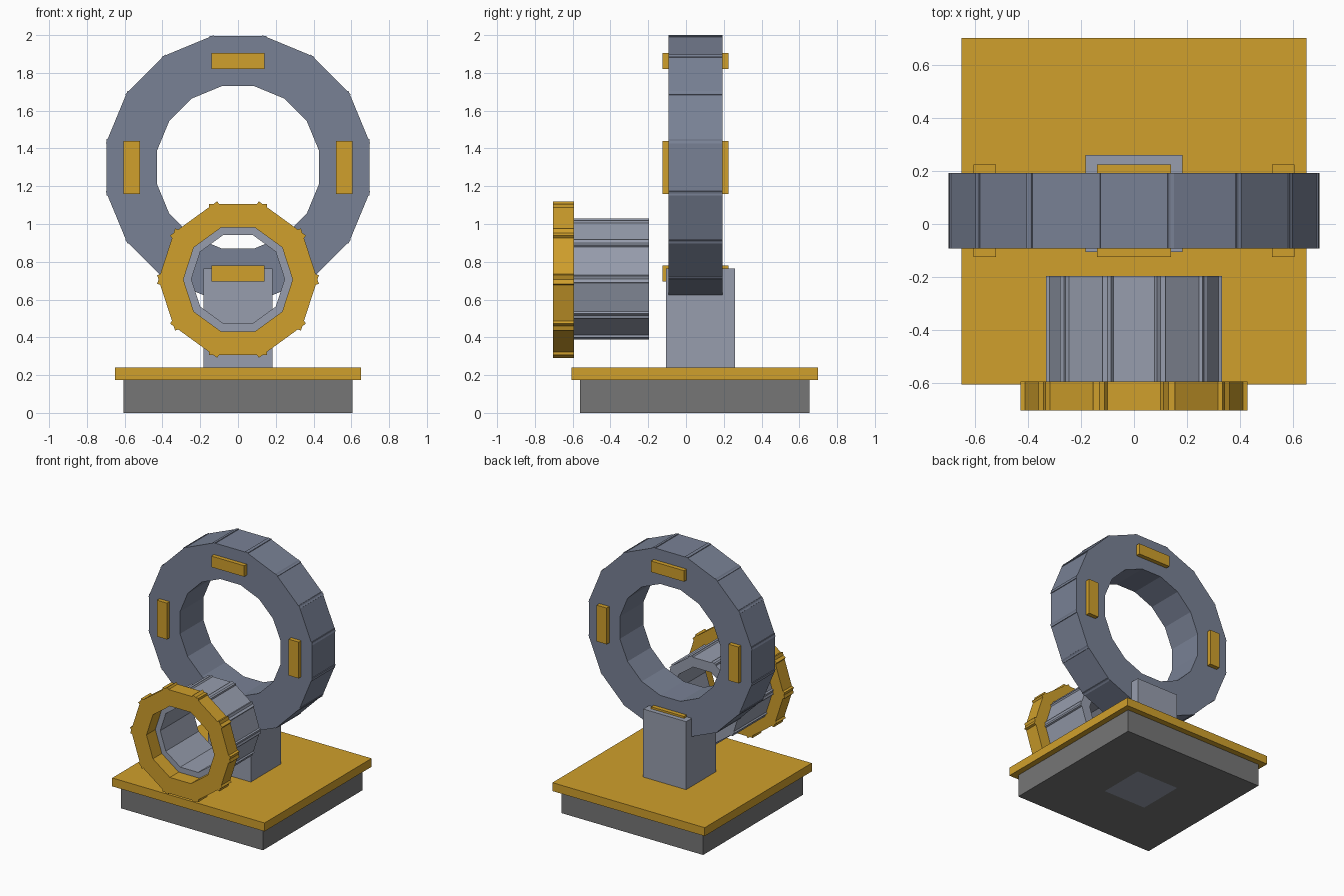
import bpy, bmesh, math
from mathutils import Matrix, Vector

if "Cube" in bpy.data.objects:
    bpy.data.objects.remove(bpy.data.objects["Cube"])


def material(name, rgb):
    m = bpy.data.materials.new(name)
    m.diffuse_color = (*rgb, 1)
    m.use_nodes = True
    m.node_tree.nodes["Principled BSDF"].inputs["Base Color"].default_value = m.diffuse_color
    return m


GOLD = material("gold", (0.63, 0.35, 0.025))
SLATE = material("slate", (0.19, 0.22, 0.30))
STEEL = material("steel", (0.31, 0.34, 0.42))
DARK = material("dark_grey", (0.18, 0.18, 0.18))


def add_box(bm, lo, hi, turn=Matrix()):
    lo, hi = Vector(lo), Vector(hi)
    place = Matrix.Translation((lo + hi) / 2) @ Matrix.Diagonal((*(hi - lo), 1))
    bmesh.ops.create_cube(bm, size=1, matrix=turn @ place)


def finish(name, bm, mat):
    mesh = bpy.data.meshes.new(name)
    bm.to_mesh(mesh)
    bm.free()
    mesh.materials.append(mat)
    ob = bpy.data.objects.new(name, mesh)
    bpy.context.collection.objects.link(ob)
    return ob


def box(name, lo, hi, mat):
    bm = bmesh.new()
    add_box(bm, lo, hi)
    return finish(name, bm, mat)


def block_ring(name, count, z, inner, outer, half, y0, y1, mat):
    """Ring of slightly overlapping blocks around the y axis at height z."""
    bm = bmesh.new()
    for i in range(count):
        turn = Matrix.Translation((0, 0, z)) @ Matrix.Rotation(math.tau * i / count, 4, 'Y')
        add_box(bm, (-half, y0, inner), (half, y1, outer), turn)
    return finish(name, bm, mat)


# Stepped base and post
box("base", (-0.605, -0.56, 0), (0.605, 0.655, 0.175), DARK)
box("base_slab", (-0.65, -0.605, 0.175), (0.65, 0.70, 0.24), GOLD)
box("post", (-0.183, -0.105, 0.0), (0.183, 0.26, 0.765), STEEL)

# Large upright ring with four gold clamps running through it
block_ring("large_ring", 16, 1.30, 0.43, 0.695, 0.15, -0.093, 0.192, SLATE)
block_ring("ring_clamps", 4, 1.30, 0.52, 0.605, 0.14, -0.125, 0.225, GOLD)

# Short tube in front with a gold rim
block_ring("tube", 10, 0.708, 0.235, 0.31, 0.119, -0.595, -0.195, STEEL)
block_ring("tube_rim", 10, 0.706, 0.275, 0.40, 0.154, -0.703, -0.593, GOLD)
